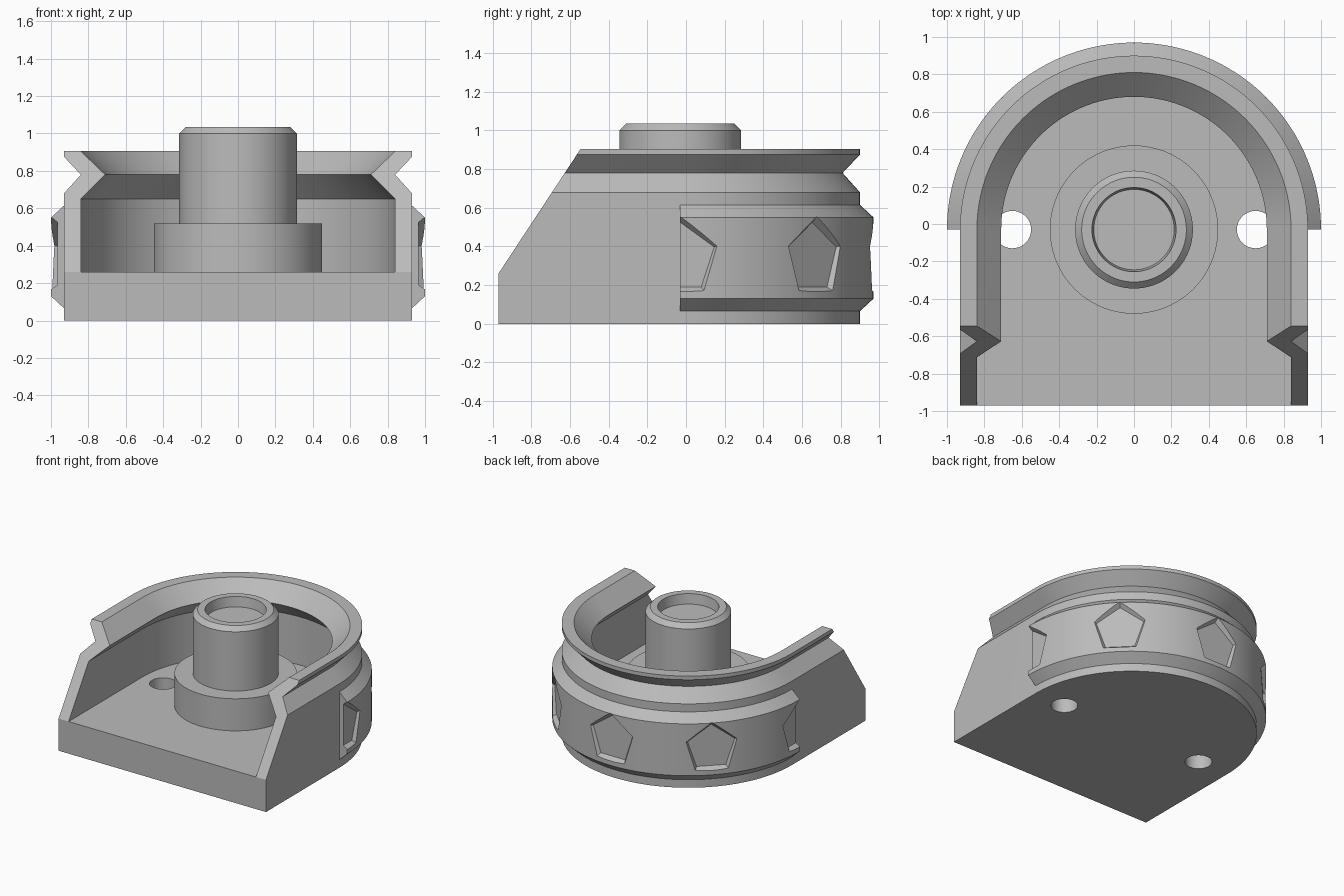
import bpy
import bmesh
from math import sin, cos, pi, radians

if "Cube" in bpy.data.objects:
    bpy.data.objects.remove(bpy.data.objects["Cube"], do_unlink=True)

CY = -0.03      # centre of the rounded back
FRONT = -0.97   # front edge
FLOOR = 0.26    # floor height
SEG = 72

grey = bpy.data.materials.new("plain grey")
grey.use_nodes = True
colour = (0.5, 0.5, 0.5, 1)
grey.diffuse_color = colour
grey.node_tree.nodes["Principled BSDF"].inputs["Base Color"].default_value = colour


def loft(bm, rows, wrap_row=False, wrap_rows=False):
    """Skin a grid of points with quads and return the vertices."""
    grid = [[bm.verts.new(p) for p in row] for row in rows]
    n, m = len(grid), len(grid[0])
    for i in range(n if wrap_rows else n - 1):
        a, b = grid[i], grid[(i + 1) % n]
        for j in range(m if wrap_row else m - 1):
            k = (j + 1) % m
            bm.faces.new((a[j], a[k], b[k], b[j]))
    return grid


def finish(name, bm):
    bmesh.ops.remove_doubles(bm, verts=bm.verts, dist=1e-5)
    bmesh.ops.recalc_face_normals(bm, faces=bm.faces)
    mesh = bpy.data.meshes.new(name)
    bm.to_mesh(mesh)
    bm.free()
    mesh.materials.append(grey)
    obj = bpy.data.objects.new(name, mesh)
    bpy.context.collection.objects.link(obj)
    return obj


def activate(obj):
    bpy.ops.object.select_all(action="DESELECT")
    obj.select_set(True)
    bpy.context.view_layer.objects.active = obj


def carve(obj, cutters):
    activate(obj)
    for cutter in cutters:
        mod = obj.modifiers.new("cut", "BOOLEAN")
        mod.operation = "DIFFERENCE"
        mod.solver = "EXACT"
        mod.object = cutter
        bpy.ops.object.modifier_apply(modifier=mod.name)
        bpy.data.objects.remove(cutter, do_unlink=True)


def smooth(obj):
    activate(obj)
    bpy.ops.object.shade_smooth_by_angle(angle=radians(25))


def around(r, a, z):
    return (r * cos(a), CY + r * sin(a), z)


# Housing: U-shaped wall with a V-grooved rim, sloped front ends and a floor
wall = [(0.84, FLOOR), (0.84, 0.65), (0.71, 0.78), (0.84, 0.905), (0.93, 0.905),
        (0.93, 0.875), (0.84, 0.78), (0.93, 0.68), (0.93, FLOOR), (0.93, 0)]


def wall_end(side):
    return [(side * r, FRONT + max(0, z - FLOOR) * 0.659, z) for r, z in wall]


rows = [wall_end(1)]
rows += [[around(r, pi * i / SEG, z) for r, z in wall] for i in range(SEG + 1)]
rows.append(wall_end(-1))
bm = bmesh.new()
grid = loft(bm, rows)
right, left = grid[0], grid[-1]
bm.faces.new(right[:-1])
bm.faces.new(left[:-1])
bm.faces.new([row[0] for row in grid])
bm.faces.new([row[-1] for row in grid])
bm.faces.new([right[-1], right[-2], right[0], left[0], left[-2], left[-1]])
housing = finish("housing", bm)

# Two screw holes through the floor
drills = []
for side in (-1, 1):
    bm = bmesh.new()
    bmesh.ops.create_cone(bm, cap_ends=True, segments=40, radius1=0.1, radius2=0.1, depth=0.5)
    bmesh.ops.translate(bm, verts=bm.verts, vec=(side * 0.65, CY, 0.13))
    drills.append(finish("screw_hole_cutter", bm))
carve(housing, drills)
smooth(housing)

# Raised half band round the back, with chamfered edges
band_profile = [(0.9, 0.065), (0.93, 0.065), (1, 0.13), (1, 0.55), (0.93, 0.615), (0.9, 0.615)]
bm = bmesh.new()
grid = loft(bm, [[around(r, pi * i / SEG, z) for r, z in band_profile]
                 for i in range(SEG + 1)], wrap_row=True)
bm.faces.new(grid[0])
bm.faces.new(grid[-1])
band = finish("outer_band", bm)

# Tapered pentagon recesses, the end ones cut in half
pentagons = []
for step in range(5):
    a = pi * step / 4
    rows = []
    for dist, size in ((0.965, 0.185), (1.065, 0.27)):
        row = []
        for k in range(5):
            p = pi / 2 + 2 * pi * k / 5
            x, y, z = around(dist, a, 0.34 + size * sin(p))
            row.append((x - sin(a) * size * cos(p), y + cos(a) * size * cos(p), z))
        rows.append(row)
    bm = bmesh.new()
    grid = loft(bm, rows, wrap_row=True)
    bm.faces.new(grid[0])
    bm.faces.new(grid[1])
    pentagons.append(finish("pentagon_cutter", bm))
carve(band, pentagons)
smooth(band)

# Central post on a stepped base, with a shallow recess in its top
post_profile = [(0.45, 0.25), (0.45, 0.52), (0.315, 0.52), (0.315, 1.0),
                (0.28, 1.035), (0.225, 1.035), (0.215, 0.955)]
bm = bmesh.new()
grid = loft(bm, [[around(r, 2 * pi * i / SEG, z) for r, z in post_profile]
                 for i in range(SEG)], wrap_rows=True)
bm.faces.new([row[0] for row in grid])
bm.faces.new([row[-1] for row in grid])
smooth(finish("center_post", bm))
